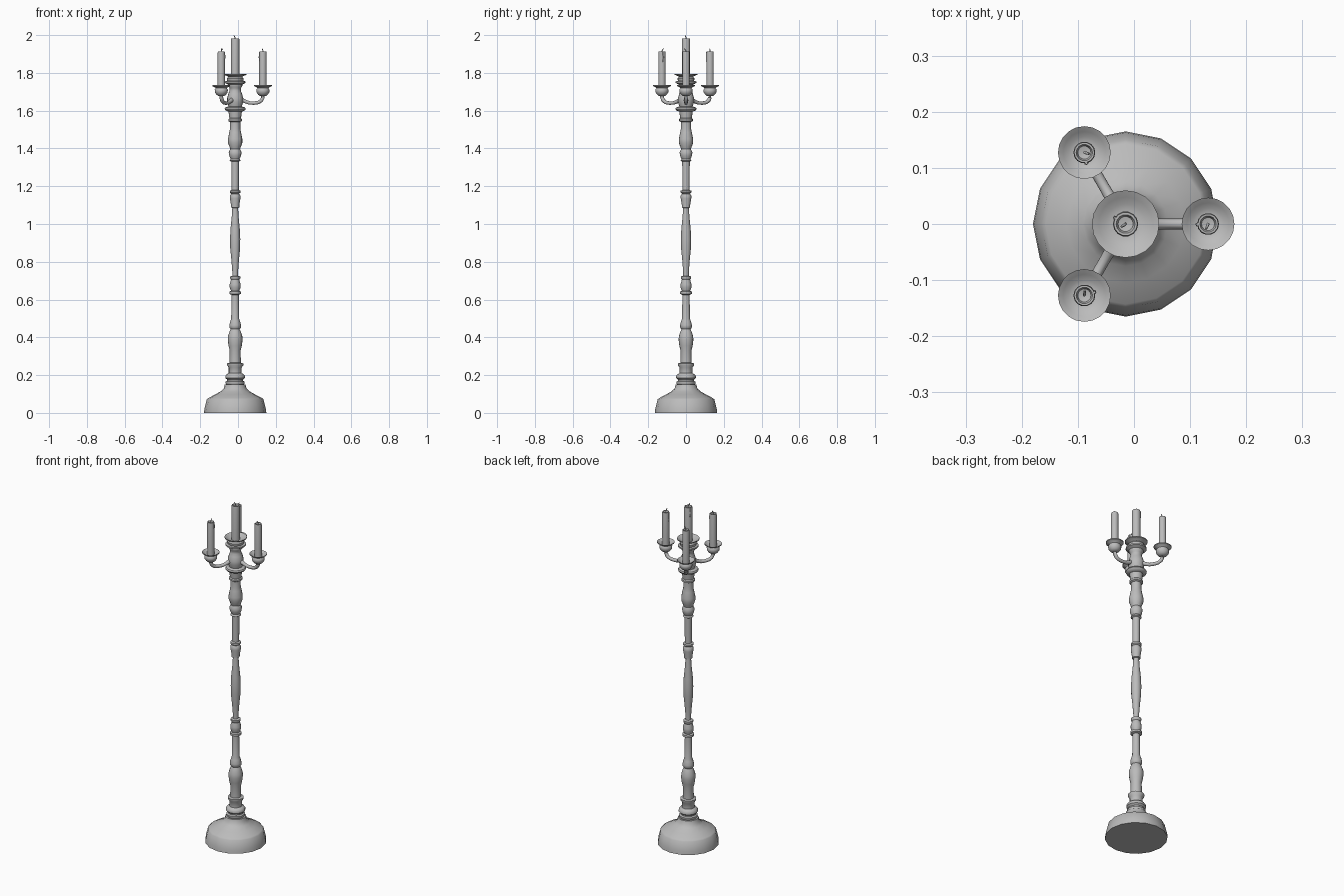
import bpy, bmesh, math
from mathutils import Vector

if "Cube" in bpy.data.objects:
    bpy.data.objects.remove(bpy.data.objects["Cube"], do_unlink=True)

AXIS = -0.015   # the column stands a little off centre
REACH = 0.147   # distance of the outer candles from the column

grey = bpy.data.materials.new("plain grey")
grey.use_nodes = True
colour = (0.5, 0.5, 0.5, 1)
grey.diffuse_color = colour
grey.node_tree.nodes["Principled BSDF"].inputs["Base Color"].default_value = colour


def finish(name, bm, angle=40):
    bmesh.ops.recalc_face_normals(bm, faces=bm.faces)
    mesh = bpy.data.meshes.new(name)
    bm.to_mesh(mesh)
    bm.free()
    mesh.materials.append(grey)
    ob = bpy.data.objects.new(name, mesh)
    bpy.context.collection.objects.link(ob)
    bpy.ops.object.select_all(action="DESELECT")
    ob.select_set(True)
    bpy.context.view_layer.objects.active = ob
    bpy.ops.object.shade_smooth_by_angle(angle=math.radians(angle))
    return ob


def bridge(bm, rings):
    """Skin a list of vertex rings and cap both ends."""
    n = len(rings[0])
    for a, b in zip(rings, rings[1:]):
        for i in range(n):
            j = (i + 1) % n
            bm.faces.new((a[i], a[j], b[j], b[i]))
    bm.faces.new(rings[0][::-1])
    bm.faces.new(rings[-1])


def lathe(name, profile, x=AXIS, y=0, sides=16, angle=40):
    bm = bmesh.new()
    turns = [math.tau * i / sides for i in range(sides)]
    bridge(bm, [[bm.verts.new((x + r * math.cos(t), y + r * math.sin(t), z))
                 for t in turns] for r, z in profile])
    return finish(name, bm, angle)


def tube(name, points, radii, sides=10):
    bm = bmesh.new()
    pts = [Vector(p) for p in points]
    rings = []
    for i, (p, r) in enumerate(zip(pts, radii)):
        way = (pts[min(i + 1, len(pts) - 1)] - pts[max(i - 1, 0)]).normalized()
        side = way.cross(Vector((0.3, 0.954, 0))).normalized() if abs(way.z) > 0.99 \
            else way.cross(Vector((0, 0, 1))).normalized()
        up = side.cross(way)
        rings.append([bm.verts.new(p + r * (math.cos(t) * side + math.sin(t) * up))
                      for t in [math.tau * k / sides for k in range(sides)]])
    bridge(bm, rings)
    return finish(name, bm, 60)


# Foot
lathe("base", [(.165, 0), (.163, .02), (.15, .072), (.143, .078), (.105, .098),
               (.075, .115), (.06, .13), (.055, .15), (.03, .152)])

# Turned column, bottom to top
lathe("base_rings", [(.045, .148), (.05, .155), (.05, .165), (.042, .17), (.042, .176),
                     (.052, .185), (.052, .195), (.045, .205), (.034, .21), (.034, .24),
                     (.043, .252), (.043, .262), (.028, .266)])
lathe("lower_shaft", [(.03, .262), (.029, .33), (.035, .355), (.039, .385), (.038, .405),
                      (.03, .43), (.024, .443), (.031, .452), (.031, .465), (.026, .485),
                      (.021, .5), (.019, .63)])
lathe("lower_collar", [(.019, .625), (.031, .63), (.031, .642), (.022, .646), (.029, .665),
                       (.029, .68), (.022, .705), (.027, .712), (.027, .722), (.015, .726)])
lathe("middle_spindle", [(.015, .72), (.015, .745), (.02, .81), (.026, .87), (.027, .92),
                         (.025, .97), (.018, 1.04), (.015, 1.09)])
lathe("upper_collar", [(.015, 1.085), (.022, 1.088), (.022, 1.1), (.028, 1.135),
                       (.028, 1.15), (.021, 1.16), (.028, 1.166), (.028, 1.176), (.019, 1.18)])
lathe("upper_shaft", [(.019, 1.175), (.02, 1.33), (.029, 1.335), (.024, 1.345), (.031, 1.36),
                      (.034, 1.38), (.026, 1.396), (.03, 1.408), (.038, 1.43), (.038, 1.45),
                      (.031, 1.485), (.027, 1.505), (.027, 1.54), (.036, 1.545), (.036, 1.555),
                      (.031, 1.56), (.036, 1.6)])
lathe("candle_head", [(.036, 1.595), (.052, 1.602), (.056, 1.61), (.052, 1.617), (.035, 1.622),
                      (.042, 1.645), (.043, 1.665), (.036, 1.69), (.03, 1.705), (.03, 1.72),
                      (.038, 1.73), (.038, 1.738), (.055, 1.747), (.055, 1.755), (.03, 1.76)])


def cup(name, x, y, rim, z):
    """Bowl with a flared drip pan; z is the rim height."""
    lathe(name, [(rim * .35, z - .055), (rim * .55, z - .048), (rim * .72, z - .036),
                 (rim * .74, z - .022), (rim * .62, z - .014), (rim * .7, z - .01),
                 (rim, z - .003), (rim, z + .002), (rim * .8, z - .004),
                 (rim * .6, z - .012), (rim * .35, z - .014)], x, y, 20)


def candle(name, x, y, r, low, high, turn):
    lathe(name, [(r, low), (r, high - .008), (r * .93, high), (r * .75, high),
                 (r * .6, high - .01), (.003, high - .012)], x, y, 14)
    # Bent wick, and one run of wax down the side
    dx, dy = math.cos(turn) * .009, math.sin(turn) * .009
    tube(name + "_wick", [(x, y, high - .013), (x, y, high + .004),
                          (x - dx * .4, y - dy * .4, high + .01), (x - dx, y - dy, high + .0165)],
         [.0025, .0025, .0025, .002], 6)
    ex, ey = math.cos(turn + 2) * r * .95, math.sin(turn + 2) * r * .95
    tube(name + "_drip", [(x + ex, y + ey, high - .002), (x + ex, y + ey, high - .03),
                          (x + ex, y + ey, high - .055)], [.003, .004, .002], 6)


# Centre candle
cup("centre_cup", AXIS, 0, .06, 1.793)
candle("centre_candle", AXIS, 0, .0225, 1.77, 1.982, .6)

# Three arms, each with its cup and candle
arm_path = [(.025, 1.655), (.04, 1.655), (.055, 1.648), (.075, 1.641), (.1, 1.64),
            (.122, 1.643), (.138, 1.653), (.146, 1.668), (REACH, 1.69)]
for i, label in enumerate(["left", "back", "front"]):
    a = math.tau * i / 3
    c, s = math.cos(a), math.sin(a)
    x, y = AXIS + REACH * c, REACH * s
    tube(label + "_arm", [(AXIS + d * c, d * s, z) for d, z in arm_path],
         [.013, .012, .01, .0095, .0095, .0095, .01, .01, .011])
    cup(label + "_cup", x, y, .047, 1.733)
    candle(label + "_candle", x, y, .0195, 1.715, 1.912, 1.2 + i * 1.7)
